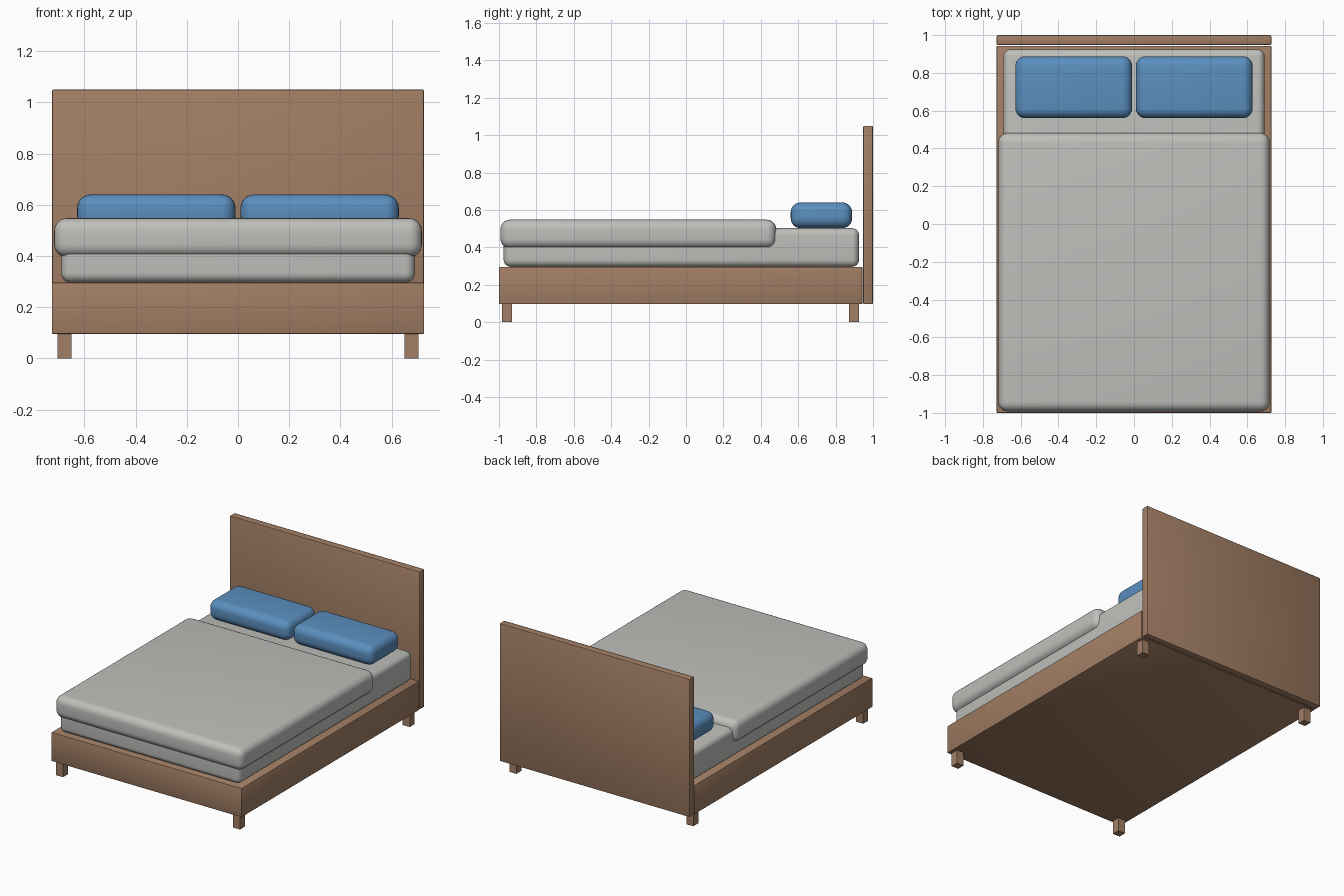
import bpy, math

if "Cube" in bpy.data.objects:
    bpy.data.objects.remove(bpy.data.objects["Cube"])


def material(name, rgb):
    m = bpy.data.materials.new(name)
    m.diffuse_color = (*rgb, 1.0)
    m.use_nodes = True
    m.node_tree.nodes["Principled BSDF"].inputs["Base Color"].default_value = m.diffuse_color
    return m


wood = material("warm wood", (0.36, 0.21, 0.128))
linen = material("grey linen", (0.52, 0.52, 0.50))
blue = material("blue cotton", (0.105, 0.275, 0.52))


def box(name, x, y, z, mat, bevel=0.0, segments=1):
    """Box from (min, max) ranges, with optional rounded edges."""
    bpy.ops.mesh.primitive_cube_add(size=1)
    ob = bpy.context.object
    ob.name = name
    ob.location = [(a + b) / 2 for a, b in (x, y, z)]
    ob.scale = [b - a for a, b in (x, y, z)]
    bpy.ops.object.transform_apply(location=False, rotation=False, scale=True)
    ob.data.materials.append(mat)
    if bevel:
        mod = ob.modifiers.new("rounding", "BEVEL")
        mod.width = bevel
        mod.segments = segments
        bpy.ops.object.modifier_apply(modifier=mod.name)
        bpy.ops.object.shade_smooth_by_angle(angle=math.radians(35))
    return ob


# Frame and headboard
box("bed_base", (-0.727, 0.727), (-1.0, 0.943), (0.096, 0.296), wood, 0.004, 2)
box("headboard", (-0.727, 0.727), (0.947, 1.0), (0.096, 1.05), wood, 0.007, 2)

# Four short square legs
for side, sx in (("left", -0.677), ("right", 0.677)):
    for end, cy in (("front", -0.957), ("back", 0.898)):
        box(f"{end}_{side}_leg", (sx - 0.027, sx + 0.027),
            (cy - 0.027, cy + 0.027), (0.0, 0.1), wood)

# Mattress and blanket
box("mattress", (-0.691, 0.691), (-0.975, 0.925), (0.296, 0.503), linen, 0.038, 6)
box("blanket", (-0.718, 0.718), (-0.992, 0.482), (0.395, 0.548), linen, 0.05, 6)

# Pair of pillows
for side, sx in (("left", -0.319), ("right", 0.319)):
    box(f"{side}_pillow", (sx - 0.309, sx + 0.309), (0.56, 0.888),
        (0.503, 0.64), blue, 0.052, 6)
